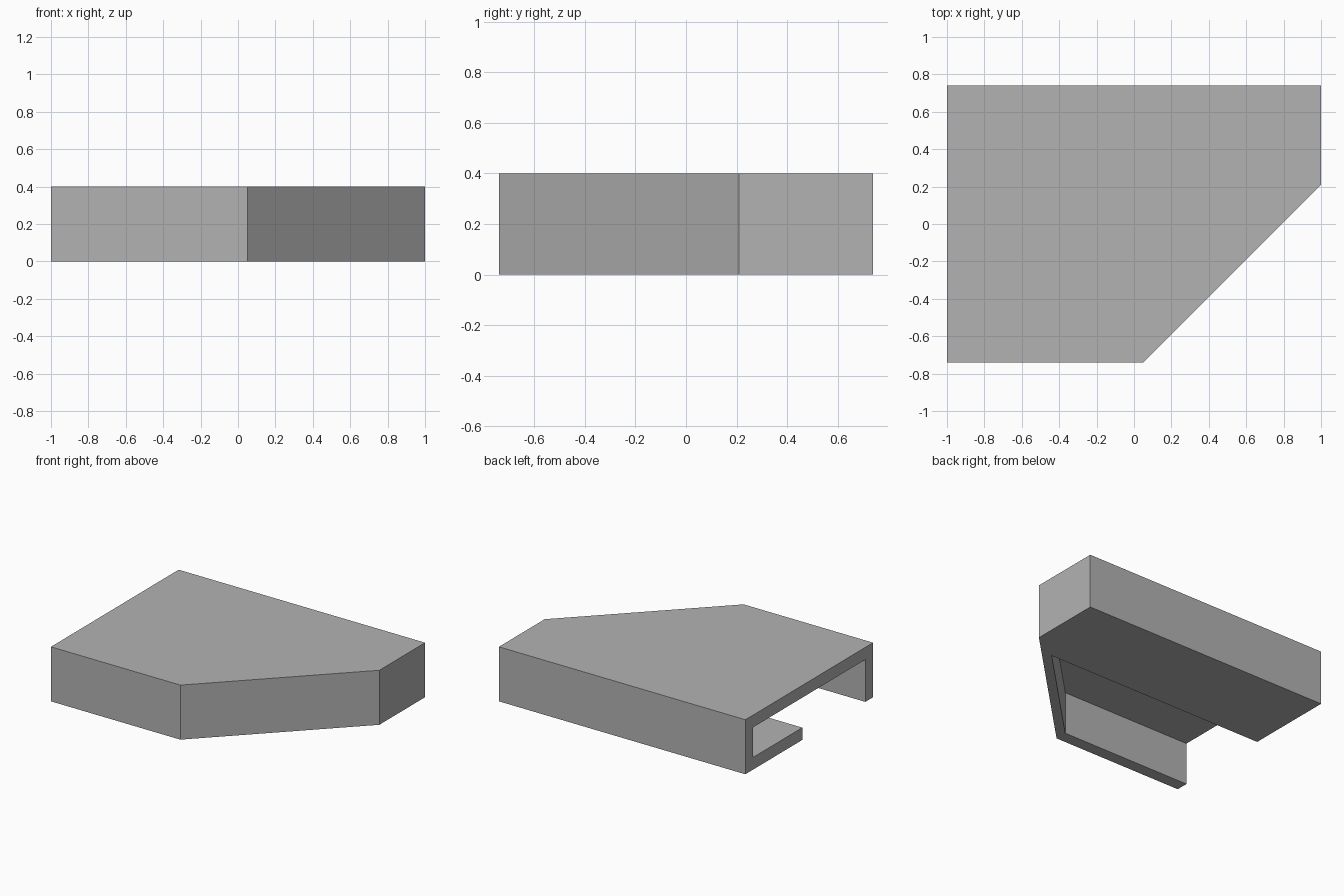
import bpy
import bmesh

cube = bpy.data.objects.get("Cube")
if cube:
    bpy.data.objects.remove(cube, do_unlink=True)

HEIGHT = 0.4
WALL = 0.09
END = 1.0          # half length
SIDE = 0.74        # half width
CORNER_X, CORNER_Y = 0.05, 0.21   # ends of the slanted corner
FLANGE_Y = 0.08    # free edge of the bottom flange
PAST = 1.3         # cutters reach beyond the open end

grey = bpy.data.materials.new("plain grey")
grey.use_nodes = True
colour = (0.45, 0.45, 0.45, 1)
grey.diffuse_color = colour
grey.node_tree.nodes["Principled BSDF"].inputs["Base Color"].default_value = colour


def prism(name, outline, bottom, top):
    """Extrude a flat outline upwards into a closed solid."""
    bm = bmesh.new()
    face = bm.faces.new([bm.verts.new((x, y, bottom)) for x, y in outline])
    result = bmesh.ops.extrude_face_region(bm, geom=[face])
    verts = [v for v in result["geom"] if isinstance(v, bmesh.types.BMVert)]
    bmesh.ops.translate(bm, verts=verts, vec=(0, 0, top - bottom))
    bmesh.ops.recalc_face_normals(bm, faces=bm.faces)
    mesh = bpy.data.meshes.new(name)
    bm.to_mesh(mesh)
    bm.free()
    mesh.materials.append(grey)
    obj = bpy.data.objects.new(name, mesh)
    bpy.context.collection.objects.link(obj)
    return obj


def cut(target, cutter):
    """Subtract the cutter, apply, and remove it."""
    mod = target.modifiers.new("cut", "BOOLEAN")
    mod.operation = "DIFFERENCE"
    mod.solver = "EXACT"
    mod.object = cutter
    cutter.hide_render = True
    bpy.context.view_layer.objects.active = target
    bpy.ops.object.modifier_apply(modifier=mod.name)
    bpy.data.objects.remove(cutter, do_unlink=True)


# Outer body with one slanted corner
body = prism("channel_housing", [
    (-END, -SIDE), (CORNER_X, -SIDE), (END, CORNER_Y), (END, SIDE), (-END, SIDE)],
    0, HEIGHT)

# Hollow inside, open at one end
inner = SIDE - WALL
cut(body, prism("cavity_cutter", [
    (-PAST, -inner), (CORNER_X, -inner), (END - WALL, CORNER_Y),
    (END - WALL, inner), (-PAST, inner)],
    WALL, HEIGHT - WALL))

# Bottom opening that leaves a wide flange along the back
slant_x = CORNER_X + FLANGE_Y + inner
cut(body, prism("bottom_opening_cutter", [
    (-PAST, -inner), (CORNER_X, -inner), (slant_x, FLANGE_Y), (-PAST, FLANGE_Y)],
    -WALL, HEIGHT / 2))
